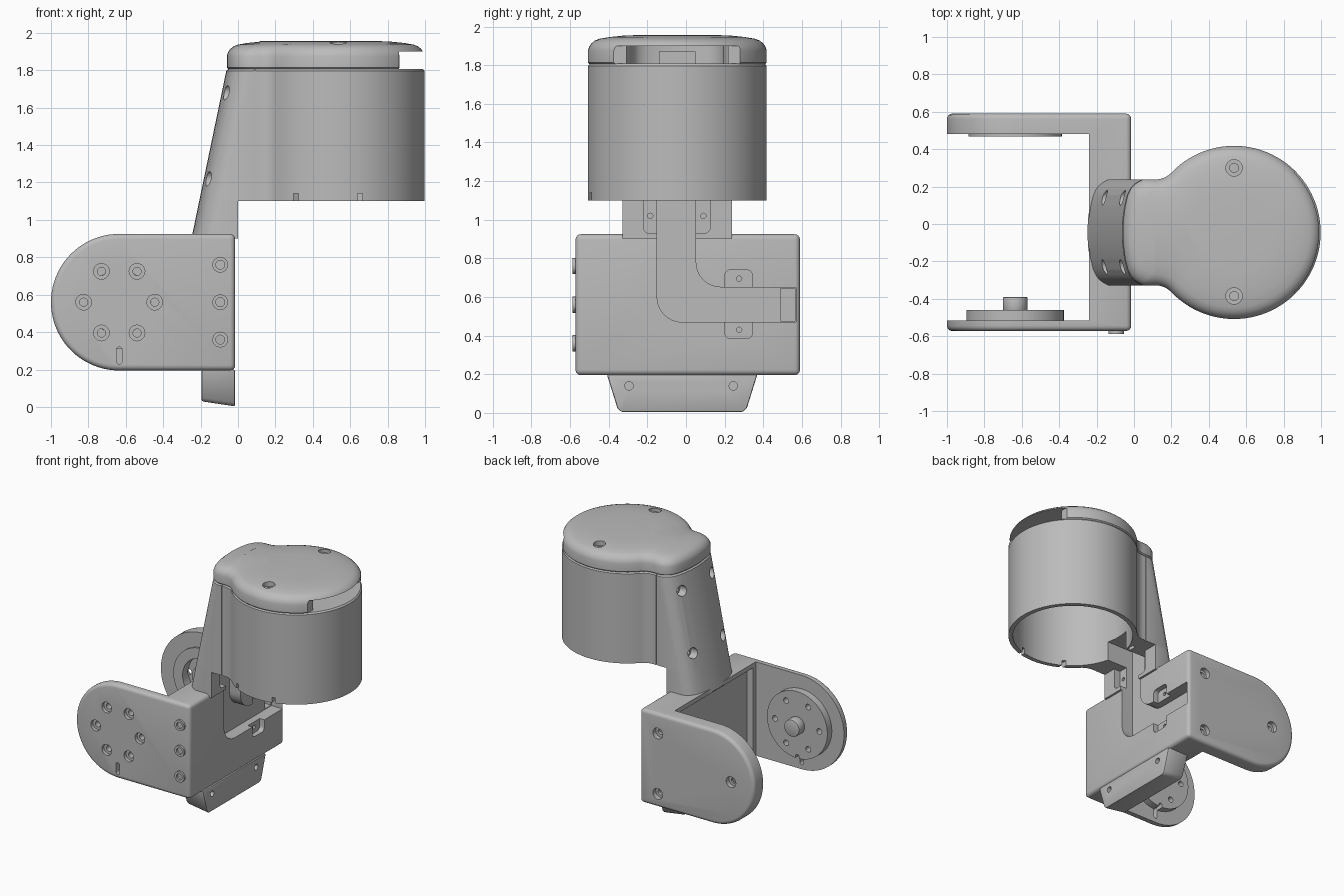
import bpy, bmesh, math
from math import sin, cos, pi, sqrt, atan2, radians

if "Cube" in bpy.data.objects:
    bpy.data.objects.remove(bpy.data.objects["Cube"])

grey = bpy.data.materials.new("plain_grey")
grey.diffuse_color = (0.5, 0.5, 0.5, 1)
grey.use_nodes = True
grey.node_tree.nodes["Principled BSDF"].inputs["Base Color"].default_value = grey.diffuse_color

CX, CY, R, HW, F = 0.535, -0.045, 0.463, 0.283, 0.12   # cup centre, radius, neck half width, fillet
PX, PZ = -0.635, 0.56                                  # pivot axis of the yoke arms


def loft(name, rings):
    """Closed solid through matching rings of 3D points."""
    bm = bmesh.new()
    vs = [[bm.verts.new(p) for p in r] for r in rings]
    n = len(rings[0])
    for a, b in zip(vs, vs[1:]):
        for i in range(n):
            bm.faces.new((a[i], a[(i + 1) % n], b[(i + 1) % n], b[i]))
    bm.faces.new(vs[0][::-1])
    bm.faces.new(vs[-1])
    bmesh.ops.recalc_face_normals(bm, faces=bm.faces)
    me = bpy.data.meshes.new(name)
    bm.to_mesh(me)
    bm.free()
    ob = bpy.data.objects.new(name, me)
    bpy.context.collection.objects.link(ob)
    me.materials.append(grey)
    return ob


def prism(name, pts, axis, a, b):
    """Extrude a 2D profile along an axis from a to b."""
    put = {'x': lambda p, t: (t, p[0], p[1]),
           'y': lambda p, t: (p[0], t, p[1]),
           'z': lambda p, t: (p[0], p[1], t)}[axis]
    return loft(name, [[put(p, t) for p in pts] for t in (a, b)])


def arc(x, y, r, a0, a1, n):
    return [(x + r * cos(radians(a0 + (a1 - a0) * i / n)),
             y + r * sin(radians(a0 + (a1 - a0) * i / n))) for i in range(n + 1)]


def circle(x, y, r, n=32):
    return arc(x, y, r, 0, 360, n)[:-1]


def rect(x0, x1, y0, y1, r=0):
    if not r:
        return [(x0, y0), (x1, y0), (x1, y1), (x0, y1)]
    return (arc(x1 - r, y1 - r, r, 0, 90, 5) + arc(x0 + r, y1 - r, r, 90, 180, 5) +
            arc(x0 + r, y0 + r, r, 180, 270, 5) + arc(x1 - r, y0 + r, r, 270, 360, 5))


def apply(ob, mod):
    with bpy.context.temp_override(object=ob, active_object=ob, selected_objects=[ob]):
        bpy.ops.object.modifier_apply(modifier=mod.name)


def cut(ob, pts, axis, a, b):
    tool = prism("cutter", pts, axis, a, b)
    tool.hide_render = True
    m = ob.modifiers.new("cut", 'BOOLEAN')
    m.operation, m.solver, m.object = 'DIFFERENCE', 'EXACT', tool
    apply(ob, m)
    bpy.data.objects.remove(tool)


def bevel(ob, width, seg=4):
    m = ob.modifiers.new("bevel", 'BEVEL')
    m.width, m.segments, m.limit_method, m.angle_limit = width, seg, 'ANGLE', radians(40)
    apply(ob, m)


def back_curve(xl, hw):
    """Bulged rear of the neck with rounded corners, from -y to +y."""
    ts = [-1, -.98, -.95, -.9, -.83, -.7, -.5, -.25, 0, .25, .5, .7, .83, .9, .95, .98, 1]
    return [(xl + .05 * t * t + .06 * t ** 10, CY + hw * t) for t in ts]


def outline(xl, i=0.0):
    """Keyhole outline: neck flowing into the round cup, inset by i."""
    r, hw, f = R - i, HW - i, F + i
    fx, fy = CX - sqrt((R + F) ** 2 - (HW + F) ** 2), HW + F
    ang = math.degrees(atan2(fy, CX - fx))
    up = arc(fx, CY + fy, f, 270, 360 - ang, 8)
    dn = [(x, 2 * CY - y) for x, y in reversed(up)]
    return back_curve(xl + i, hw) + up + arc(CX, CY, r, 180 - ang, ang - 180, 72)[1:-1] + dn


def back_x(z):
    return -0.245 + 0.185 * (z - 0.92) / 0.89


def ring(pts, z):
    return [(x, y, z) for x, y in pts]


# Yoke: rounded block with the space between the arms removed
yoke = prism("yoke", arc(PX, PZ, .365, 90, 270, 40) + [(-.015, .195), (-.015, .925)], 'y', -.572, .59)
bevel(yoke, .028)
cut(yoke, rect(-1.3, -.24, -.515, .48), 'z', 0, 1.5)
cut(yoke, rect(-.48, .45, .23, .89), 'x', -.3, -.19)

# Lower neck between yoke and cup
neck = loft("neck", [ring(back_curve(back_x(z), HW) + [(0, CY + HW), (0, CY - HW)], z) for z in (.9, 1.1)])

# Bent cable channel and its clip recesses, across yoke and neck
channel = ([(-.15, 1.2)] + arc(-.02, .6, .13, 180, 270, 8) + [(.57, .47), (.57, .65)] +
           arc(.18, .78, .13, 270, 180, 8) + [(.05, 1.2)])
tabs = [(.2, .345, .6, .74), (.2, .345, .385, .52), (-.22, -.1, .93, 1.2), (0, .125, .93, 1.2)]
for part in (yoke, neck):
    cut(part, channel, 'x', -.11, .1)
    for t in tabs:
        cut(part, rect(*t, .03), 'x', -.055, .1)
for y, z in ((.275, .695), (.275, .43)):
    cut(yoke, circle(y, z, .014, 12), 'x', -.1, 0)
for y in (-.185, .09):
    cut(neck, circle(y, 1.02, .014, 12), 'x', -.1, .1)
cut(yoke, rect(.49, .565, .475, .645), 'x', -.3, .1)      # cable exit into the rear arm

# Front arm screw holes, slot and raised screw rings
for k in range(6):
    a = k * pi / 3
    x, z = PX + .19 * cos(a), PZ + .19 * sin(a)
    cut(yoke, circle(x, z, .042, 20), 'y', -.7, -.545)
    cut(yoke, circle(x, z, .022, 16), 'y', -.7, -.5)
cut(yoke, rect(-.65, -.62, .23, .32, .014), 'y', -.7, -.5)
screws = []
for z in (.36, .56, .76):
    s = prism("side_screw", circle(-.095, z, .042, 24), 'y', -.587, -.56)
    cut(s, circle(-.095, z, .024, 16), 'y', -.7, -.565)
    screws.append(s)

# Rear arm: outer screw holes and bearing recess on the inner face
for x, z in ((-.17, .77), (-.17, .3), (-.8, .56)):
    cut(yoke, circle(x, z, .042, 20), 'y', .555, .7)
    cut(yoke, circle(x, z, .022, 16), 'y', .53, .7)
cut(yoke, circle(PX, PZ, .17, 40), 'y', .4, .54)
bearing = prism("bearing_ring", circle(PX, PZ, .25, 48), 'y', .468, .485)
cut(bearing, circle(PX, PZ, .17, 40), 'y', .4, .6)
idler = prism("idler_hub", circle(PX, PZ, .11, 32), 'y', .5, .545)
cut(idler, circle(PX, PZ, .06, 24), 'y', .4, .53)

# Drive disc and hub on the front arm
disc = prism("drive_disc", circle(PX, PZ, .26, 64), 'y', -.52, -.46)
for k in range(6):
    a = k * pi / 3
    cut(disc, circle(PX + .19 * cos(a), PZ + .19 * sin(a), .022, 16), 'y', -.6, -.4)
cut(disc, rect(-.65, -.62, .23, .33, .014), 'y', -.6, -.4)
hub = prism("drive_hub", circle(PX, PZ, .066, 32), 'y', -.465, -.39)
bevel(hub, .008, 2)

# Foot: tapered block with a sloping underside
foot = loft("foot", [[(x, -.41, .2), (x, .37, .2), (x, .315, zb + .02), (x, .295, zb),
                      (x, -.335, zb), (x, -.355, zb + .02)] for x, zb in ((-.195, .03), (-.015, .003))])
bevel(foot, .01, 2)
for y in (-.295, .245):
    cut(foot, circle(y, .14, .022, 16), 'x', -.06, .1)

# Cup body with open bore
cup = loft("cup", [ring(outline(back_x(1.1)), 1.1), ring(outline(back_x(1.797)), 1.797),
                   ring(outline(back_x(1.808), .01), 1.808)])
cut(cup, circle(CX, CY, .43, 72), 'z', 1.0, 1.77)
cut(cup, rect(-.11, .2, -.15, .05), 'z', 1.0, 1.25)       # channel opening into the bore
for s in (-1, 1):
    y = CY + s * HW
    cut(cup, rect(.086, .093, y - .008, y + .008), 'z', 1.0, 1.9)
for a in (240, 285, 165):                                 # rim notches
    x, y = CX + .45 * cos(radians(a)), CY + .45 * sin(radians(a))
    cut(cup, rect(x - .013, x + .013, y - .05, y + .05), 'z', 1.0, 1.14)
for y in (CY - .185, CY + .185):                          # rear screw holes
    for z in (1.22, 1.68):
        x = back_x(z) + .023
        cut(cup, circle(y, z, .04, 20), 'x', -.4, x + .045)
        cut(cup, circle(y, z, .02, 16), 'x', -.4, x + .09)

# Domed cap: hollow, with a notch on the outer side and two screw holes
XL = back_x(1.81)
steps = [(.008, 1.806), (0, 1.814), (0, 1.875), (.006, 1.895), (.018, 1.913), (.036, 1.928),
         (.06, 1.937), (.11, 1.946), (.18, 1.953), (.25, 1.956)]
cap = loft("cap", [ring(outline(XL, i), z) for i, z in steps])
cut(cap, outline(XL, .045), 'z', 1.7, 1.9)
cut(cap, rect(.86, 1.2, -.38, .28), 'z', 1.7, 1.9)
for y in (.3, -.385):
    boss = prism("cap_boss", circle(CX, y, .06, 24), 'z', 1.8, 1.905)
    for ob in (cap, boss):
        cut(ob, circle(CX, y, .044, 24), 'z', 1.915, 2.2)
        cut(ob, circle(CX, y, .024, 16), 'z', 1.86, 2.2)
prism("cap_rib", rect(-.14, .05, 1.8, 1.87), 'x', .7, .76)

# Shading: smooth curves, sharp edges kept
for ob in bpy.data.objects:
    ob.select_set(True)
    bpy.context.view_layer.objects.active = ob
bpy.ops.object.shade_smooth_by_angle(angle=radians(32))
